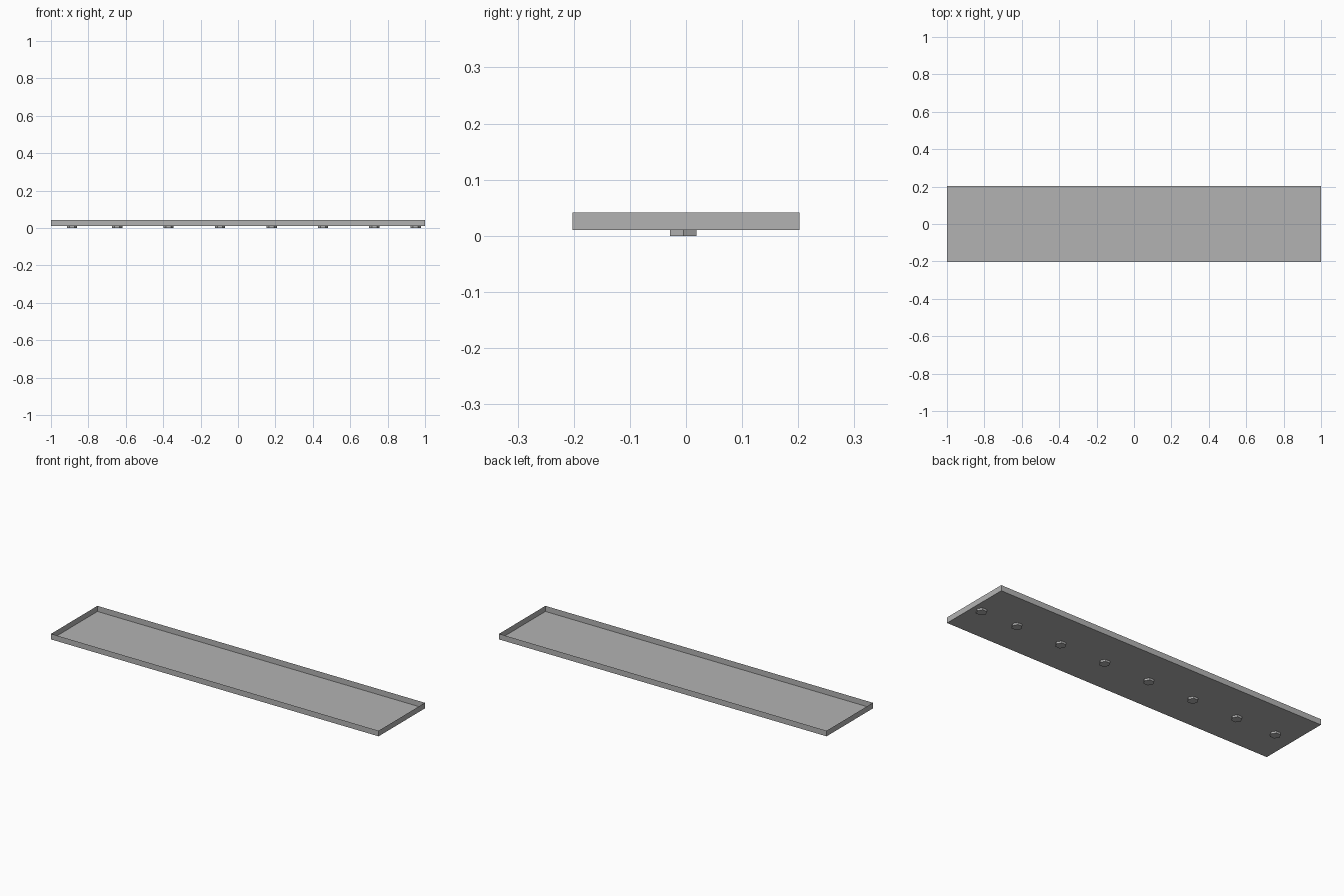
import bpy, bmesh, math

if "Cube" in bpy.data.objects:
    bpy.data.objects.remove(bpy.data.objects["Cube"])

L, W = 1.0, 0.202              # half length, half width
FLOOR, RIM = 0.0105, 0.0415    # tray heights
FOOT_R = 0.0273

# Dark grey metal for the whole model
grey = bpy.data.materials.new("dark_grey")
grey.diffuse_color = (0.45, 0.45, 0.45, 1)
grey.use_nodes = True
grey.node_tree.nodes["Principled BSDF"].inputs["Base Color"].default_value = grey.diffuse_color


def mesh_object(name, bm):
    mesh = bpy.data.meshes.new(name)
    bm.to_mesh(mesh)
    bm.free()
    mesh.materials.append(grey)
    obj = bpy.data.objects.new(name, mesh)
    bpy.context.collection.objects.link(obj)
    return obj


# Shallow tray: thin sheet box with an open top
bm = bmesh.new()
bmesh.ops.create_cube(bm, size=1)
for v in bm.verts:
    v.co = (v.co.x * 2 * L, v.co.y * 2 * W, RIM if v.co.z > 0 else FLOOR)
bm.normal_update()
bmesh.ops.delete(bm, geom=[f for f in bm.faces if f.normal.z > 0.5], context='FACES_ONLY')
mesh_object("tray", bm)

# Row of small hexagonal feet under the centre line, corners pointing along x
FOOT_X = (-0.888, -0.646, -0.371, -0.096, 0.18, 0.455, 0.729, 0.95)
for i, x in enumerate(FOOT_X):
    bm = bmesh.new()
    ring = [(FOOT_R * math.cos(k * math.pi / 3), FOOT_R * math.sin(k * math.pi / 3))
            for k in range(6)]
    low = [bm.verts.new((px, py, 0)) for px, py in ring]
    high = [bm.verts.new((px, py, FLOOR)) for px, py in ring]
    bm.faces.new(low[::-1])
    bm.faces.new(high)
    for k in range(6):
        n = (k + 1) % 6
        bm.faces.new((low[k], low[n], high[n], high[k]))
    foot = mesh_object(f"foot_{i + 1}", bm)
    foot.location = (x, -0.0045, 0)
